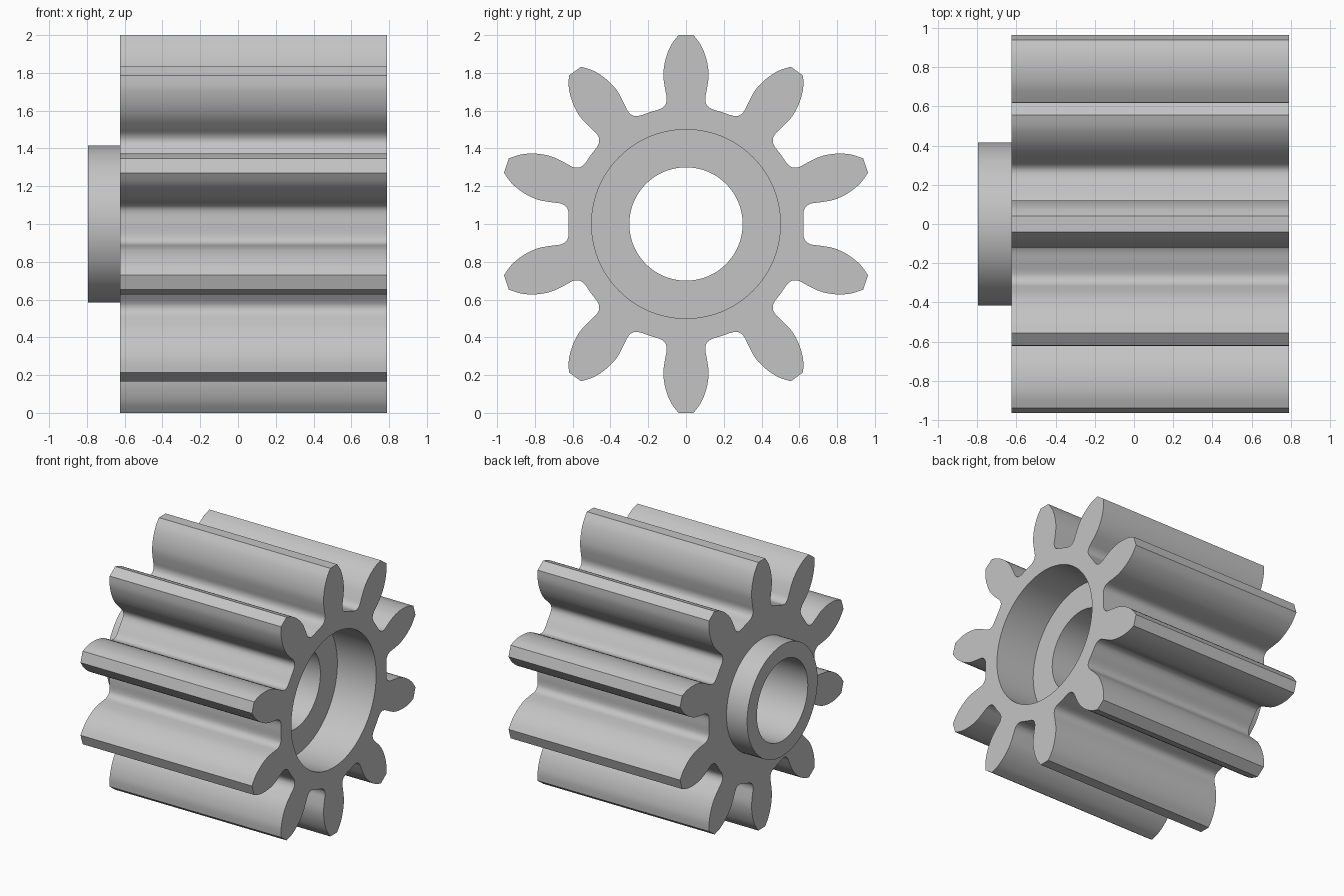
import bpy, bmesh, math
from mathutils import Vector
from mathutils.geometry import interpolate_bezier

if "Cube" in bpy.data.objects:
    bpy.data.objects.remove(bpy.data.objects["Cube"])

TEETH = 10
PITCH = math.tau / TEETH
ROOT = 0.622
SEGMENTS = 96
BODY_RIGHT, BODY_LEFT, HUB_END, RECESS_FLOOR = 0.79, -0.625, -0.795, 0.47
BORE, HUB, RECESS = 0.30, 0.415, 0.50


def smooth_path(points, steps=5):
    """Smooth path through all the points."""
    out = []
    pts = [Vector(p) for p in points]
    for i in range(len(pts) - 1):
        a, b = pts[i], pts[i + 1]
        before, after = pts[max(i - 1, 0)], pts[min(i + 2, len(pts) - 1)]
        out += interpolate_bezier(a, a + (b - before) / 6, b - (after - a) / 6, b, steps)[:-1]
    return [Vector(p[:2]) for p in out + [pts[-1]]]


def tooth_outline():
    """One pitch of the gear, pointing up: valley, flank, tip, flank, valley."""
    valley = [Vector((ROOT * math.sin(a), ROOT * math.cos(a)))
              for a in (PITCH / 2 * f for f in (1.0, 0.9, 0.8))]
    flank = smooth_path(
        [(0.139, 0.608), (0.121, 0.618), (0.107, 0.636), (0.102, 0.665),
         (0.11, 0.71), (0.119, 0.77), (0.118, 0.82), (0.106, 0.88),
         (0.08, 0.945), (0.04, 1.0)])
    half = valley + flank
    mirrored = [Vector((-p.x, p.y)) for p in reversed(half)]
    return half + mirrored[:-1]


def gear_outline():
    outline = []
    for i in range(TEETH):
        turn = i * PITCH
        for p in tooth_outline():
            outline.append((p.x * math.cos(turn) - p.y * math.sin(turn),
                            p.x * math.sin(turn) + p.y * math.cos(turn)))
    return outline


def circle(radius):
    return [(radius * math.cos(math.tau * i / SEGMENTS),
             radius * math.sin(math.tau * i / SEGMENTS)) for i in range(SEGMENTS)]


def ring(bm, outline, x):
    """Closed loop of edges at one position along the axle."""
    verts = [bm.verts.new((x, y, z + 1)) for y, z in outline]
    edges = [bm.edges.new((v, verts[i - 1])) for i, v in enumerate(verts)]
    return verts, edges


def wall(bm, a, b):
    for i in range(len(a[0])):
        bm.faces.new((a[0][i - 1], a[0][i], b[0][i], b[0][i - 1]))


def cap(bm, a, b):
    """Flat face between an outline and the hole in it."""
    bmesh.ops.triangle_fill(bm, edges=a[1] + b[1], use_beauty=True)


steel = bpy.data.materials.new("grey steel")
steel.use_nodes = True
colour = (0.55, 0.55, 0.55, 1)
steel.diffuse_color = colour
steel.node_tree.nodes["Principled BSDF"].inputs["Base Color"].default_value = colour

# Loops in order around the cross-section of the pinion
bm = bmesh.new()
teeth, hub, bore, recess = gear_outline(), circle(HUB), circle(BORE), circle(RECESS)
teeth_right = ring(bm, teeth, BODY_RIGHT)
teeth_left = ring(bm, teeth, BODY_LEFT)
hub_base = ring(bm, hub, BODY_LEFT)
hub_rim = ring(bm, hub, HUB_END)
bore_left = ring(bm, bore, HUB_END)
bore_right = ring(bm, bore, RECESS_FLOOR)
recess_floor = ring(bm, recess, RECESS_FLOOR)
recess_rim = ring(bm, recess, BODY_RIGHT)

# Toothed body
wall(bm, teeth_right, teeth_left)
cap(bm, teeth_left, hub_base)
cap(bm, teeth_right, recess_rim)
# Hub, through bore and wider recess
wall(bm, hub_base, hub_rim)
wall(bm, hub_rim, bore_left)
wall(bm, bore_left, bore_right)
wall(bm, bore_right, recess_floor)
wall(bm, recess_floor, recess_rim)

bmesh.ops.recalc_face_normals(bm, faces=bm.faces)
mesh = bpy.data.meshes.new("pinion_gear")
bm.to_mesh(mesh)
bm.free()
mesh.materials.append(steel)
gear = bpy.data.objects.new("pinion_gear", mesh)
bpy.context.collection.objects.link(gear)

# Smooth flanks with crisp tips and rims
bpy.ops.object.select_all(action="DESELECT")
gear.select_set(True)
bpy.context.view_layer.objects.active = gear
bpy.ops.object.shade_smooth_by_angle(angle=math.radians(30))
